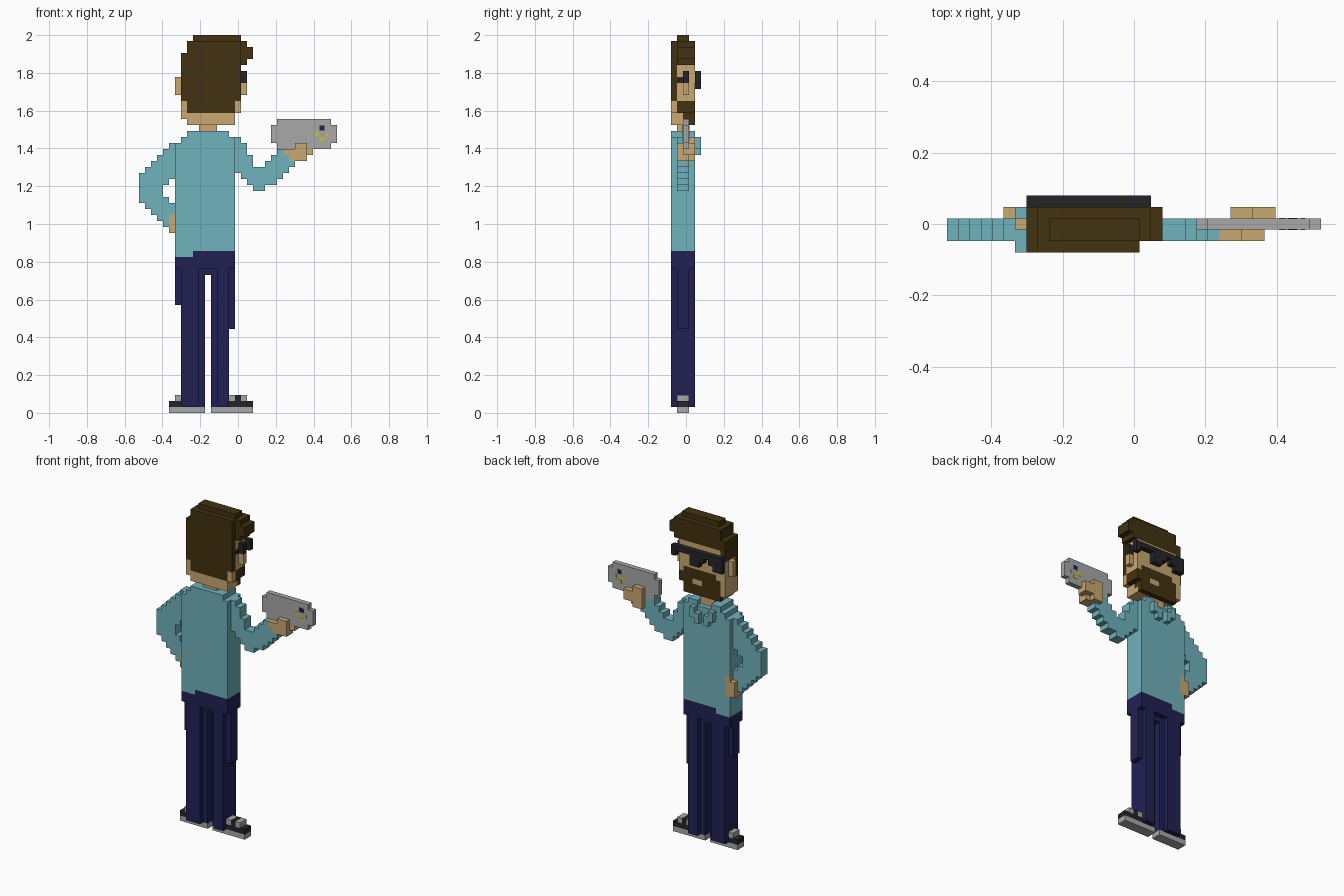
import bpy, bmesh
from mathutils import Vector

if "Cube" in bpy.data.objects:
    bpy.data.objects.remove(bpy.data.objects["Cube"])

V = 2 / 63                                  # size of one cube
ORIGIN = Vector((-16.5 * V, -2.5 * V, 0))   # grid is 33 x 5 x 63 cubes

COLORS = {
    "brown_hair": (0.054, 0.032, 0.005),
    "skin": (0.578, 0.392, 0.165),
    "teal_cloth": (0.162, 0.445, 0.503),
    "navy_cloth": (0.0144, 0.0144, 0.089),
    "black": (0.018, 0.018, 0.021),
    "grey": (0.392, 0.392, 0.392),
    "yellow": (0.62, 0.55, 0.03),
}
MATS = {}
for cname, c in COLORS.items():
    m = bpy.data.materials.new(cname)
    m.diffuse_color = (*c, 1)
    m.use_nodes = True
    m.node_tree.nodes["Principled BSDF"].inputs["Base Color"].default_value = m.diffuse_color
    MATS[cname] = m

cells = {}        # cube position -> part name
part_color = {}


def part(name, color, *boxes):
    """Fill boxes (x0, x1, y0, y1, z0, z1) of cubes; later parts win."""
    part_color[name] = color
    for x0, x1, y0, y1, z0, z1 in boxes:
        for x in range(x0, x1):
            for y in range(y0, y1):
                for z in range(z0, z1):
                    cells[x, y, z] = name


def clear(x0, x1, y0, y1, z0, z1):
    for k in [k for k in cells if x0 <= k[0] < x1 and y0 <= k[1] < y1 and z0 <= k[2] < z1]:
        del cells[k]


def finish(name, bm):
    me = bpy.data.meshes.new(name)
    bm.to_mesh(me)
    bm.free()
    me.materials.append(MATS[part_color[name]])
    bpy.context.collection.objects.link(bpy.data.objects.new(name, me))


# shoes: soles, dark uppers and pale laces
part("shoe_soles", "grey", (5, 11, 1, 3, 0, 1), (12, 19, 1, 3, 0, 1))
part("shoe_uppers", "black", (5, 11, 1, 3, 1, 2), (12, 19, 1, 3, 1, 2),
     (8, 9, 1, 3, 2, 3), (16, 17, 1, 3, 2, 3))
part("shoe_laces", "grey", (6, 8, 1, 3, 2, 3), (15, 16, 1, 3, 2, 3), (17, 18, 1, 3, 2, 3))

# trousers: hips, square legs and narrow side strips
part("trousers", "navy_cloth",
     (6, 16, 0, 4, 24, 27), (7, 15, 1, 3, 23, 24),
     (7, 10, 0, 4, 1, 24), (10, 11, 1, 3, 1, 24), (6, 7, 1, 3, 18, 24),
     (13, 15, 0, 4, 1, 24), (12, 13, 1, 3, 1, 24), (15, 16, 1, 3, 14, 24))

# shirt body, shoulders and open collar
part("shirt", "teal_cloth",
     (6, 16, 0, 4, 27, 45), (6, 9, 0, 4, 26, 27),
     (7, 16, 0, 4, 45, 46), (8, 10, 0, 4, 46, 47), (13, 15, 0, 4, 46, 47),
     (10, 13, 0, 1, 46, 47))
part("collar", "teal_cloth",
     (9, 10, 4, 5, 44, 46), (10, 11, 4, 5, 43, 45),
     (13, 14, 4, 5, 44, 46), (12, 13, 4, 5, 43, 45))

# bent arm on the hip, one run of cubes per height
hip_rows = [(30, 5, 6), (31, 4, 6), (32, 3, 6), (33, 2, 6), (34, 1, 6), (35, 0, 5),
            (36, 0, 4), (37, 0, 4), (38, 0, 5), (39, 0, 6), (40, 1, 6), (41, 2, 6),
            (42, 3, 6), (43, 4, 6), (44, 5, 6)]
part("hip_arm", "teal_cloth", *[(a, b, 1, 3, z, z + 1) for z, a, b in hip_rows])
part("hip_hand", "skin", (5, 6, 1, 4, 30, 33), (6, 7, 3, 4, 30, 34))

# raised arm, one run of cubes per column
raised_cols = [(16, 40, 46), (17, 39, 45), (18, 38, 43), (19, 37, 41), (20, 37, 41),
               (21, 38, 42), (22, 38, 43), (23, 39, 44), (24, 40, 44), (25, 41, 43)]
part("raised_arm", "teal_cloth", *[(x, x + 1, 1, 3, a, b) for x, a, b in raised_cols])

# flat device with stepped ends, held by palm and fingers
part("handheld_device", "grey", (22, 33, 2, 3, 45, 48), (23, 32, 2, 3, 44, 49))
part("holding_hand", "skin",
     (24, 28, 1, 2, 43, 44), (26, 28, 1, 2, 44, 45), (25, 28, 1, 3, 42, 43),
     (25, 29, 2, 4, 43, 44), (25, 27, 3, 4, 42, 46), (27, 29, 3, 4, 44, 45))

# head, ear, nose and neck
part("neck", "skin", (10, 13, 1, 3, 46, 48))
part("head", "skin", (7, 17, 0, 4, 48, 58))
part("ear", "skin", (6, 7, 2, 3, 53, 56))
part("nose", "skin", (17, 18, 2, 3, 53, 55))

# hair: back, crown, swept tuft and sideburn
part("hair", "brown_hair",
     (7, 17, 0, 1, 52, 60), (8, 16, 0, 1, 50, 52),
     (7, 17, 1, 4, 58, 60), (8, 17, 0, 4, 60, 62), (9, 17, 1, 3, 62, 63),
     (17, 18, 1, 4, 58, 62), (18, 19, 1, 4, 59, 61), (7, 8, 1, 4, 56, 58))

# beard with a mouth gap
part("beard", "brown_hair",
     (8, 17, 3, 4, 48, 52), (9, 16, 3, 4, 52, 53),
     (16, 17, 1, 4, 50, 52), (15, 16, 2, 4, 49, 50))
part("mouth", "skin", (12, 14, 3, 4, 50, 51))
clear(16, 17, 0, 5, 48, 50)
clear(7, 8, 0, 5, 48, 49)

# glasses and eye
part("glasses", "black",
     (7, 18, 4, 5, 56, 57), (17, 18, 4, 5, 55, 56), (17, 18, 2, 3, 55, 57),
     (11, 14, 4, 5, 55, 56), (12, 14, 4, 5, 54, 55),
     (7, 10, 4, 5, 55, 56), (7, 9, 4, 5, 54, 55))
part("eye", "black", (16, 17, 1, 2, 55, 56))

# build each part from the cube faces that show, merging flat areas
DIRS = [Vector(d) for d in ((1, 0, 0), (-1, 0, 0), (0, 1, 0), (0, -1, 0), (0, 0, 1), (0, 0, -1))]
for name in part_color:
    bm = bmesh.new()
    for cell in [k for k, n in cells.items() if n == name]:
        for d in DIRS:
            if tuple(int(a + b) for a, b in zip(cell, d)) in cells:
                continue
            u = Vector((d.y, d.z, d.x))
            w = d.cross(u)
            mid = Vector(cell) + Vector((0.5, 0.5, 0.5)) + d * 0.5
            bm.faces.new([bm.verts.new(ORIGIN + V * (mid + (u * i + w * j) * 0.5))
                          for i, j in ((-1, -1), (1, -1), (1, 1), (-1, 1))])
    bmesh.ops.remove_doubles(bm, verts=bm.verts, dist=V * 0.01)
    bmesh.ops.dissolve_limit(bm, angle_limit=0.01, verts=bm.verts, edges=bm.edges)
    finish(name, bm)


# small coloured spots on both sides of the device
def plates(name, color, rects):
    part_color[name] = color
    bm = bmesh.new()
    for x, z, w, h in rects:
        for y in (2, 3):
            cube = bmesh.ops.create_cube(bm, size=1)["verts"]
            for v in cube:
                v.co = ORIGIN + V * Vector((x + v.co.x * w, y + v.co.y * 0.1, z + v.co.z * h))
    finish(name, bm)


plates("device_lens", "navy_cloth", [(30.5, 47.5, 0.9, 0.8)])
plates("device_spots", "yellow", [(29.6, 46.5, 0.6, 0.8), (31.4, 46.5, 0.4, 0.6), (30.5, 45.6, 0.8, 0.6)])
